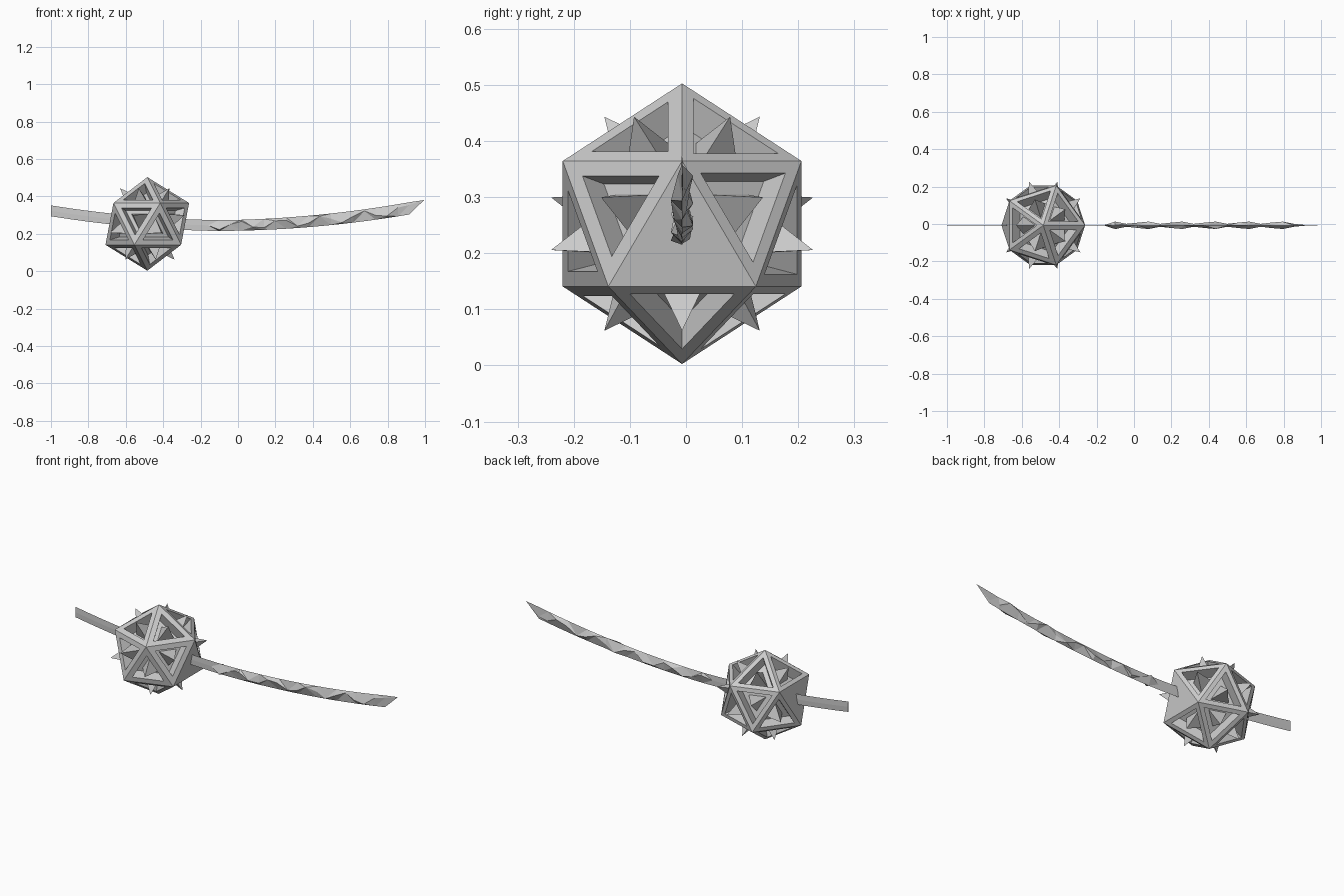
import bpy, bmesh, math
from mathutils import Vector

cube = bpy.data.objects.get("Cube")
if cube:
    bpy.data.objects.remove(cube)

grey = bpy.data.materials.new("plain grey")
grey.use_nodes = True
grey.diffuse_color = (0.6, 0.6, 0.6, 1)
grey.node_tree.nodes["Principled BSDF"].inputs["Base Color"].default_value = (0.6, 0.6, 0.6, 1)


def make_object(name, bm, location=(0, 0, 0)):
    bmesh.ops.recalc_face_normals(bm, faces=bm.faces)
    mesh = bpy.data.meshes.new(name)
    bm.to_mesh(mesh)
    bm.free()
    mesh.materials.append(grey)
    obj = bpy.data.objects.new(name, mesh)
    obj.location = location
    bpy.context.collection.objects.link(obj)
    return obj


def bridge(bm, a, b):
    n = len(a)
    for i in range(n):
        j = (i + 1) % n
        bm.faces.new((a[i], a[j], b[j], b[i]))


# Twenty-sided guard: each face is a recessed frame holding a spike
bm = bmesh.new()
bmesh.ops.create_icosphere(bm, subdivisions=1, radius=0.25)
bm.normal_update()
for face in list(bm.faces):
    n = face.normal.copy()
    if abs(n.x) > 0.95:          # the two faces the blade passes through stay solid
        continue
    outer = list(face.verts)
    centre = face.calc_center_median()

    def ring(scale, radius):
        return [bm.verts.new(n * radius + (v.co - centre) * scale) for v in outer]

    hole = 0.71 if n.y > -0.1 else 0.64
    rim = ring(hole, centre.length)
    floor = ring(hole * 0.93, 0.14)
    base = ring(0.35, 0.14)
    tip = bm.verts.new(n * (0.24 if abs(n.z) > 0.5 else 0.25))
    bm.faces.remove(face)
    bridge(bm, outer, rim)
    bridge(bm, rim, floor)
    bridge(bm, floor, base)
    for i in range(3):
        bm.faces.new((base[i], base[(i + 1) % 3], tip))
make_object("spiked_guard", bm, (-0.485, -0.007, 0.2525))


# Curved strip shared by the grip and the blade
def lower_edge(x):
    return 0.215 + 0.087 * ((x + 0.12) / 1.03) ** 2 - 0.017 * min(0, x + 0.12)


def strip(name, start, end, steps, ridge, point=0.0):
    """Closed strip whose two sides each carry a ridge of given half thickness."""
    bm = bmesh.new()
    rows = []
    for i in range(steps + 1):
        t = i / steps
        x = start + (end - start) * t
        z = lower_edge(x)
        height = 0.058 + 0.008 * max(0, x)
        half, lift = ridge(i)
        if i == steps and point:
            half = 0.002
        section = [(0, 0, 0), (half, lift, 0), (0, 1, 0), (-half, 1 - lift, 0)]
        rows.append([bm.verts.new((x, y - 0.007, z + h * height)) for y, h, _ in section])
    for k, (a, b) in enumerate(zip(rows, rows[1:])):
        for i in range(4):
            j = (i + 1) % 4
            if (k + i) % 2:
                bm.faces.new((a[i], a[j], b[j]))
                bm.faces.new((a[i], b[j], b[i]))
            else:
                bm.faces.new((a[i], a[j], b[i]))
                bm.faces.new((a[j], b[j], b[i]))
    bm.faces.new(rows[0])
    if point:                    # slanted end running to the upper corner
        end_row = rows[-1]
        top = bm.verts.new(end_row[2].co + Vector((point, 0, 0.012)))
        for i in range(4):
            bm.faces.new((end_row[i], end_row[(i + 1) % 4], top))
    else:
        bm.faces.new(rows[-1])
    return make_object(name, bm)


strip("grip", -1.0, -0.66, 6, lambda i: (0.001, 0.5))
strip("blade_root", -0.3, -0.16, 3, lambda i: (0.001, 0.5))


# Chipped blade: ridge wanders up and down and swells irregularly
def chipped(i):
    half = 0.001 if i == 0 else 0.014 + 0.007 * math.sin(i * 2.1)
    return half, 0.5 + 0.38 * math.sin(i * 1.7)


strip("chipped_blade", -0.16, 0.915, 18, chipped, 0.08)
